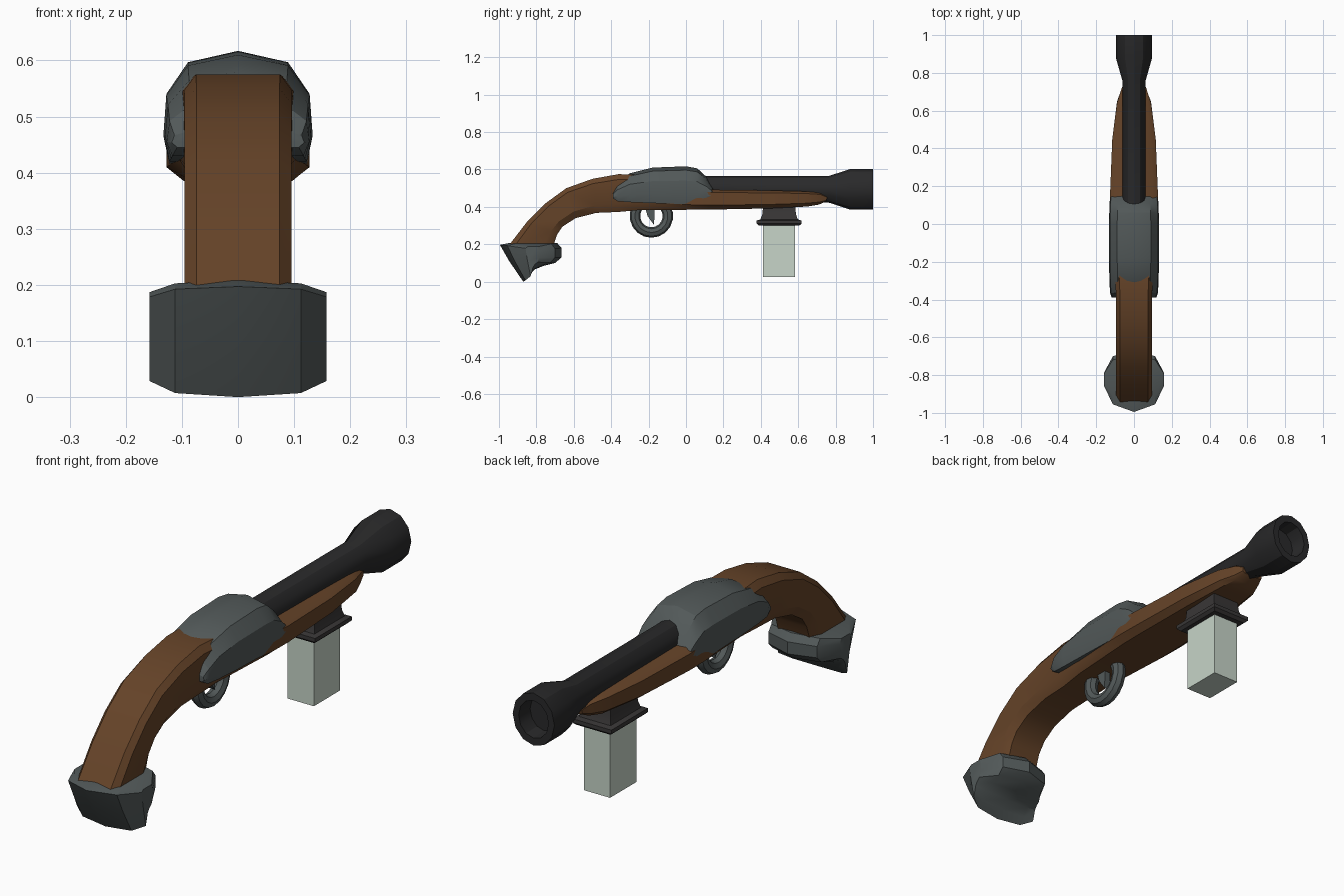
import bpy, bmesh, math


def material(name, rgb):
    m = bpy.data.materials.new(name)
    m.diffuse_color = (*rgb, 1)
    return m


WOOD = material("wood", (0.13, 0.056, 0.021))
STEEL = material("steel", (0.085, 0.1, 0.1))
IRON = material("dark_iron", (0.022, 0.022, 0.023))
MOUNT = material("mount_iron", (0.04, 0.037, 0.037))
GLASS = material("pale_glass", (0.57, 0.66, 0.58))


def loft(name, rings, mat, angle=30):
    """Skin a list of equal-length rings and close both ends."""
    bm = bmesh.new()
    rows = [[bm.verts.new(p) for p in r] for r in rings]
    n = len(rows[0])
    for a, b in zip(rows, rows[1:]):
        for i in range(n):
            j = (i + 1) % n
            bm.faces.new((a[i], a[j], b[j], b[i]))
    bm.faces.new(rows[0])
    bm.faces.new(rows[-1])
    bmesh.ops.recalc_face_normals(bm, faces=bm.faces)
    me = bpy.data.meshes.new(name)
    bm.to_mesh(me)
    bm.free()
    me.materials.append(mat)
    me.shade_smooth()
    me.set_sharp_from_angle(angle=math.radians(angle))
    ob = bpy.data.objects.new(name, me)
    bpy.context.collection.objects.link(ob)
    return ob


# Wooden stock: chamfered section between top and bottom profile points
def stock_ring(ty, tz, by, bz, w):
    outline = [(0.78, 0), (1, 0.14), (1, 0.78), (0.76, 1)]
    outline += [(-x, t) for x, t in reversed(outline)]
    return [(x * w, ty + (by - ty) * t, tz + (bz - tz) * t) for x, t in outline]


stock = [(-0.95, 0.19, -0.71, 0.19, 0.095), (-0.85, 0.32, -0.69, 0.25, 0.095),
         (-0.75, 0.42, -0.66, 0.295, 0.095), (-0.64, 0.50, -0.59, 0.34, 0.095),
         (-0.50, 0.55, -0.48, 0.368, 0.095), (-0.36, 0.575, -0.36, 0.373, 0.096),
         (-0.20, 0.57, -0.25, 0.383, 0.105), (0.05, 0.50, 0.05, 0.385, 0.127),
         (0.15, 0.492, 0.15, 0.386, 0.127), (0.45, 0.488, 0.45, 0.392, 0.115),
         (0.64, 0.483, 0.65, 0.402, 0.09), (0.72, 0.475, 0.71, 0.412, 0.065),
         (0.755, 0.455, 0.75, 0.43, 0.05)]
loft("stock", [stock_ring(*s) for s in stock], WOOD)


# Steel lock cover wrapped over the stock: y, half width, bottom, top
def lock_ring(y, w, lo, hi):
    half = [(0.92, 0), (1, 0.25), (0.96, 0.62), (0.67, 0.9)]
    pts = half + [(0, 1)] + [(-x, t) for x, t in reversed(half)]
    return [(x * w, y, lo + (hi - lo) * t) for x, t in pts]


lock = [(-0.39, 0.118, 0.445, 0.48), (-0.365, 0.127, 0.43, 0.53),
        (-0.30, 0.13, 0.425, 0.58), (-0.18, 0.133, 0.42, 0.61),
        (0.0, 0.133, 0.415, 0.617), (0.06, 0.131, 0.418, 0.606),
        (0.11, 0.13, 0.425, 0.56), (0.15, 0.125, 0.45, 0.49)]
loft("lock_cover", [lock_ring(*s) for s in lock], STEEL)

# Butt cap: one side profile lofted across x, shrinking toward the sides
cap = [(-0.995, 0.197), (-0.94, 0.208), (-0.69, 0.208), (-0.665, 0.18),
       (-0.665, 0.13), (-0.70, 0.10), (-0.76, 0.085), (-0.81, 0.065),
       (-0.84, 0.03), (-0.87, 0.0), (-0.945, 0.11)]
cap_sections = [(-0.158, 0.22, 0.76), (-0.112, 0.77, 0.94), (0, 1, 1),
                (0.112, 0.77, 0.94), (0.158, 0.22, 0.76)]
loft("butt_cap", [[(x, -0.82 + (y + 0.82) * sy, 0.12 + (z - 0.12) * sz) for y, z in cap]
                  for x, sy, sz in cap_sections], STEEL)

# Barrel with flared muzzle and recessed bore: y, radius
barrel = [(0.05, 0.07), (0.76, 0.07), (0.88, 0.109), (1.0, 0.109), (1.0, 0.078), (0.93, 0.074)]
loft("barrel", [[(0.88 * r * math.sin(k * math.tau / 12), y, 0.494 + r * math.cos(k * math.tau / 12))
                 for k in range(12)] for y, r in barrel], IRON)

# Trigger guard ring and trigger
bpy.ops.mesh.primitive_torus_add(location=(0, -0.185, 0.351), rotation=(0, math.pi / 2, 0),
                                 major_radius=0.088, minor_radius=0.028,
                                 major_segments=18, minor_segments=8)
guard = bpy.context.object
guard.name = "trigger_guard"
guard.data.materials.append(STEEL)
guard.data.shade_smooth()
guard.data.set_sharp_from_angle(angle=math.radians(30))

trigger = [(-0.22, 0.40), (-0.17, 0.40), (-0.168, 0.35), (-0.172, 0.305), (-0.205, 0.35)]
loft("trigger", [[(x, y, z) for y, z in trigger] for x in (-0.014, 0.014)], STEEL)


# Lamp mount and glass block under the fore-end
def rect(hx, hy, z):
    return [(sx * hx, 0.498 + sy * hy, z) for sx, sy in ((-1, -1), (1, -1), (1, 1), (-1, 1))]


mount = [(0.062, 0.085, 0.41), (0.066, 0.09, 0.36), (0.072, 0.1, 0.333), (0.09, 0.12, 0.327),
         (0.09, 0.12, 0.311), (0.078, 0.108, 0.3)]
loft("mount", [rect(*m) for m in mount], MOUNT)
loft("glass_block", [rect(0.06, 0.086, z) for z in (0.025, 0.305)], GLASS)
